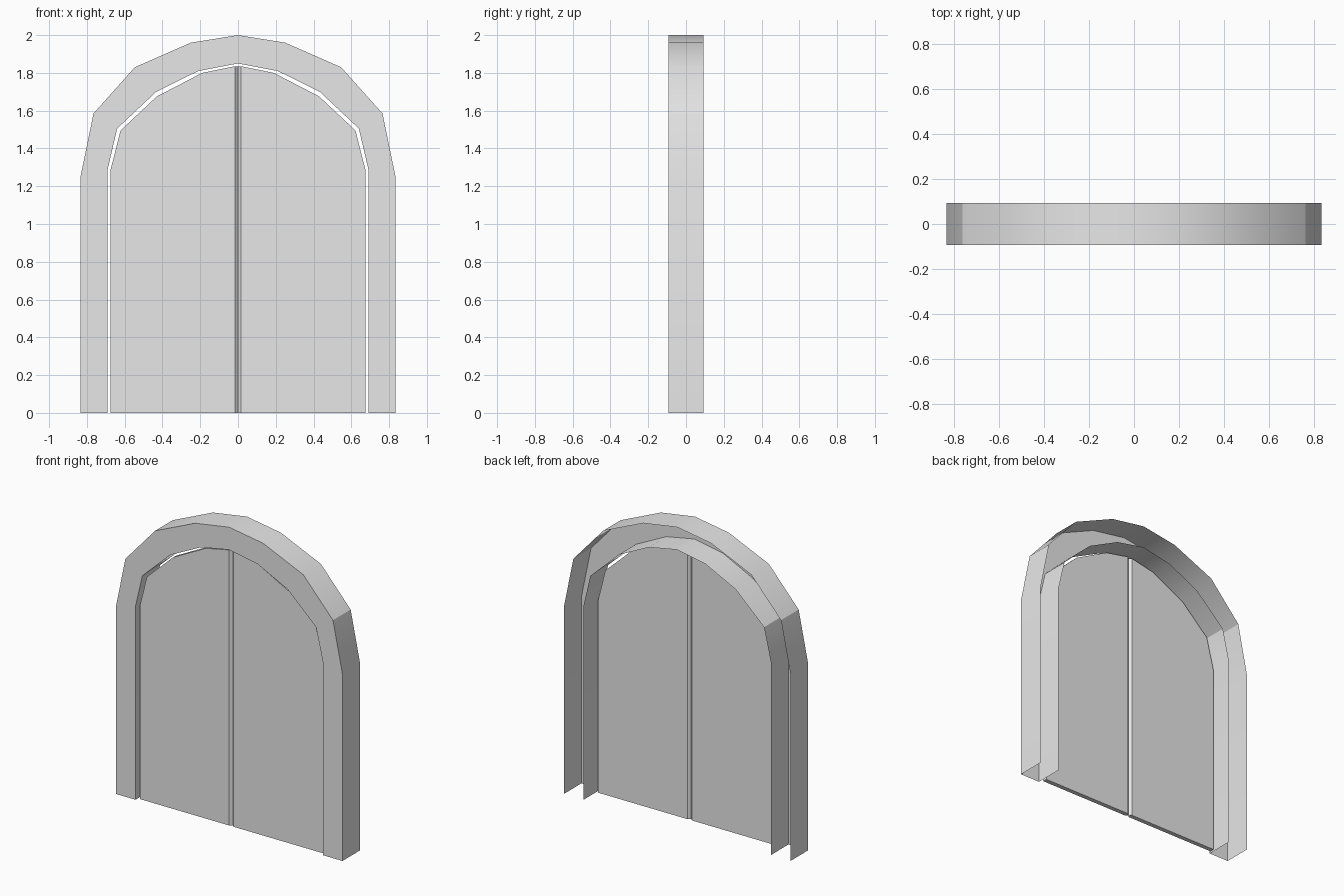
import bpy, bmesh

cube = bpy.data.objects.get("Cube")
if cube:
    bpy.data.objects.remove(cube, do_unlink=True)

grey = bpy.data.materials.new("light grey")
grey.use_nodes = True
grey.diffuse_color = (0.8, 0.8, 0.8, 1)
grey.node_tree.nodes["Principled BSDF"].inputs["Base Color"].default_value = (0.8, 0.8, 0.8, 1)

# Half outlines (x, z) from the floor to the crown
OUTER = [(0.835, 0), (0.835, 1.245), (0.765, 1.585), (0.546, 1.83), (0.25, 1.96), (0, 2)]
INNER = [(0.69, 0), (0.69, 1.29), (0.64, 1.505), (0.433, 1.70), (0.21, 1.81), (0, 1.85)]
LEAF = [(0.675, 0), (0.675, 1.285), (0.622, 1.495), (0.43, 1.675), (0.19, 1.80)]
DEPTH = 0.093        # half depth of the frame
SEAM = 0.016         # half width of the groove between the leaves
CROWN = 1.835        # top of the leaves at the seam


def full_arch(half):
    return half + [(-x, z) for x, z in reversed(half[:-1])]


def ring(bm, points, y):
    return [bm.verts.new((x, y, z)) for x, z in points]


def finish(bm, name):
    mesh = bpy.data.meshes.new(name)
    bm.to_mesh(mesh)
    bm.free()
    mesh.materials.append(grey)
    obj = bpy.data.objects.new(name, mesh)
    bpy.context.collection.objects.link(obj)
    bpy.ops.object.select_all(action="DESELECT")
    obj.select_set(True)
    bpy.context.view_layer.objects.active = obj
    bpy.ops.object.shade_smooth_by_angle()
    return obj


# Arched frame: front face, outer wall and inner wall, open at the back and floor
bm = bmesh.new()
outer, inner = full_arch(OUTER), full_arch(INNER)
of, ob = ring(bm, outer, -DEPTH), ring(bm, outer, DEPTH)
nf, nb = ring(bm, inner, -DEPTH), ring(bm, inner, DEPTH)
for i in range(len(outer) - 1):
    j = i + 1
    bm.faces.new((of[i], of[j], nf[j], nf[i]))
    bm.faces.new((of[i], ob[i], ob[j], of[j]))
    bm.faces.new((nf[i], nf[j], nb[j], nb[i]))
finish(bm, "arched_frame")


# Door leaves: thin slabs whose chamfered meeting edges form a V groove on both sides
def door_leaf(name, side):
    bm = bmesh.new()
    rings = []
    for y, seam in ((-0.07, SEAM), (-0.055, 0), (-0.04, SEAM)):
        outline = LEAF + [(seam, CROWN), (seam, 0)]
        rings.append(ring(bm, [(side * x, z) for x, z in outline], y))
    bm.faces.new(rings[0])
    bm.faces.new(rings[-1])
    count = len(rings[0])
    for a, b in zip(rings, rings[1:]):
        for i in range(count):
            j = (i + 1) % count
            bm.faces.new((a[i], a[j], b[j], b[i]))
    bmesh.ops.recalc_face_normals(bm, faces=bm.faces)
    finish(bm, name)


door_leaf("left_door_leaf", 1)
door_leaf("right_door_leaf", -1)
